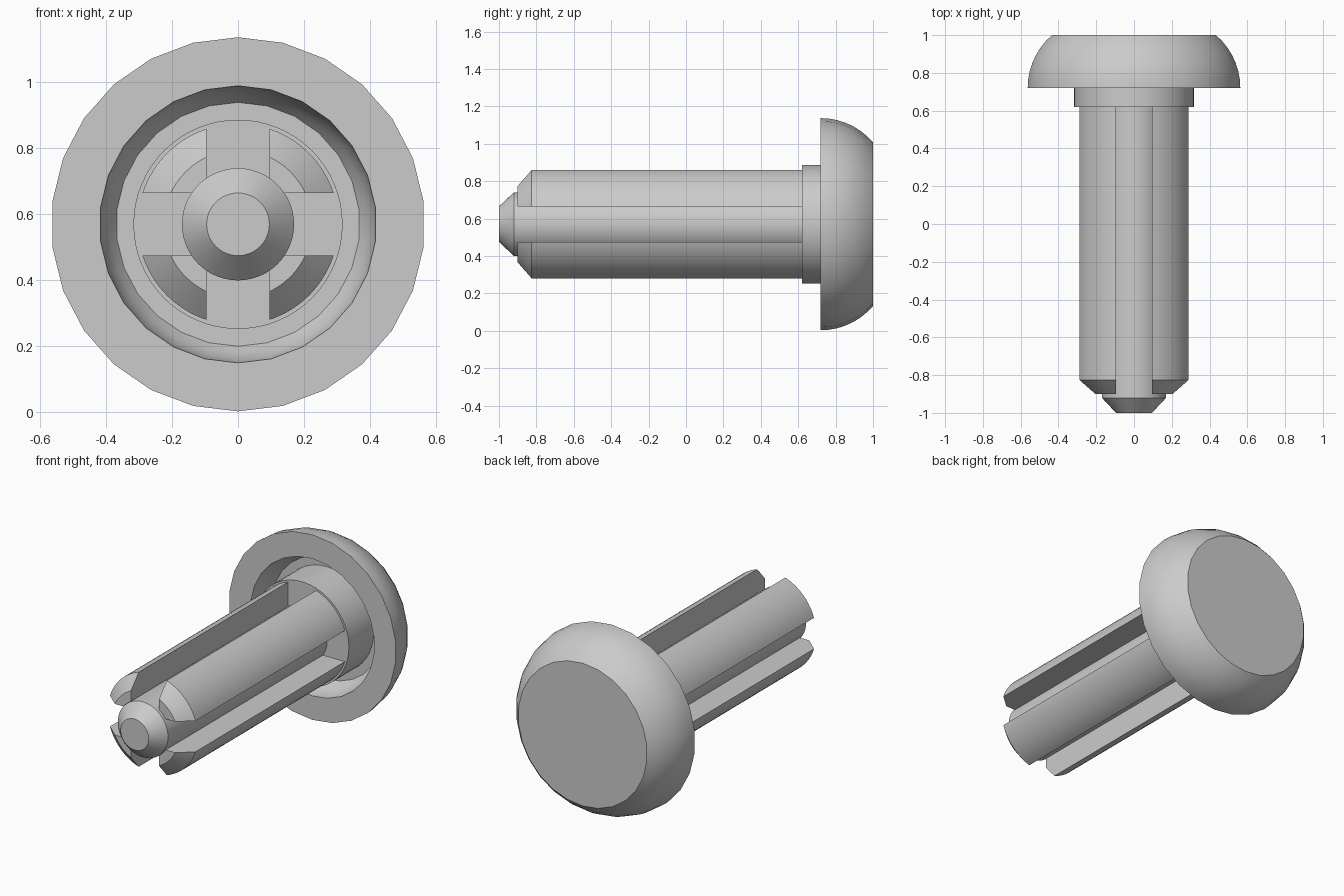
import bpy, bmesh, math

if "Cube" in bpy.data.objects:
    bpy.data.objects.remove(bpy.data.objects["Cube"])

AXIS_Z = 0.57
SLOT = 0.19


def finish(name, bm):
    bmesh.ops.recalc_face_normals(bm, faces=bm.faces)
    mesh = bpy.data.meshes.new(name)
    bm.to_mesh(mesh)
    bm.free()
    ob = bpy.data.objects.new(name, mesh)
    bpy.context.collection.objects.link(ob)
    return ob


def lathe(name, profile, sides):
    """Revolve (radius, y) points around the lengthwise axis, capping both ends."""
    bm = bmesh.new()
    rings = []
    for r, y in profile:
        rings.append([bm.verts.new((r * math.sin(2 * math.pi * k / sides), y,
                                    AXIS_Z + r * math.cos(2 * math.pi * k / sides)))
                      for k in range(sides)])
    for a, b in zip(rings, rings[1:]):
        for k in range(sides):
            j = (k + 1) % sides
            bm.faces.new((a[k], a[j], b[j], b[k]))
    bm.faces.new(rings[0])
    bm.faces.new(rings[-1])
    return finish(name, bm)


def box(name, sx, sz, y0, y1):
    bm = bmesh.new()
    bmesh.ops.create_cube(bm, size=1)
    for v in bm.verts:
        v.co = (v.co.x * sx, y0 + (v.co.y + 0.5) * (y1 - y0), AXIS_Z + v.co.z * sz)
    return finish(name, bm)


def arc(radius, depth, steps):
    """Curved wall: starts parallel to the axis at the rim and bends inward."""
    end = math.asin(depth / radius)
    return [(0.2 + radius * math.cos(end * i / steps),
             0.72 + radius * math.sin(end * i / steps)) for i in range(steps + 1)]


# Domed head with a curved groove hollowed into its underside
groove = arc(0.22, 0.14, 4)
dome = arc(0.367, 0.28, 7)
head = lathe("domed_head", groove[::-1] + dome, 26)

# Collar joining the shaft to the head
collar = lathe("collar", [(0.317, 0.62), (0.317, 0.87)], 64)

# Shaft with a chamfered end, split into four prongs by crossing slots
shaft = lathe("slotted_shaft", [(0.225, -0.9), (0.305, -0.825), (0.305, 0.64)], 64)
for name, sx, sz in (("slot_upright", SLOT, 1), ("slot_level", 1, SLOT)):
    cutter = box(name, sx, sz, -1.1, 0.7)
    cutter.hide_render = True
    mod = shaft.modifiers.new(name, 'BOOLEAN')
    mod.operation = 'DIFFERENCE'
    mod.solver = 'EXACT'
    mod.object = cutter
    bpy.context.view_layer.objects.active = shaft
    bpy.ops.object.modifier_apply(modifier=name)
    bpy.data.objects.remove(cutter)

# Central pin with a tapered tip
pin = lathe("centre_pin", [(0.095, -1.0), (0.17, -0.92), (0.17, 0.64)], 48)

# Smooth the round walls, keep chamfers and rims crisp
for ob in (head, collar, shaft, pin):
    bpy.ops.object.select_all(action='DESELECT')
    ob.select_set(True)
    bpy.context.view_layer.objects.active = ob
    bpy.ops.object.shade_smooth_by_angle(angle=math.radians(30))
